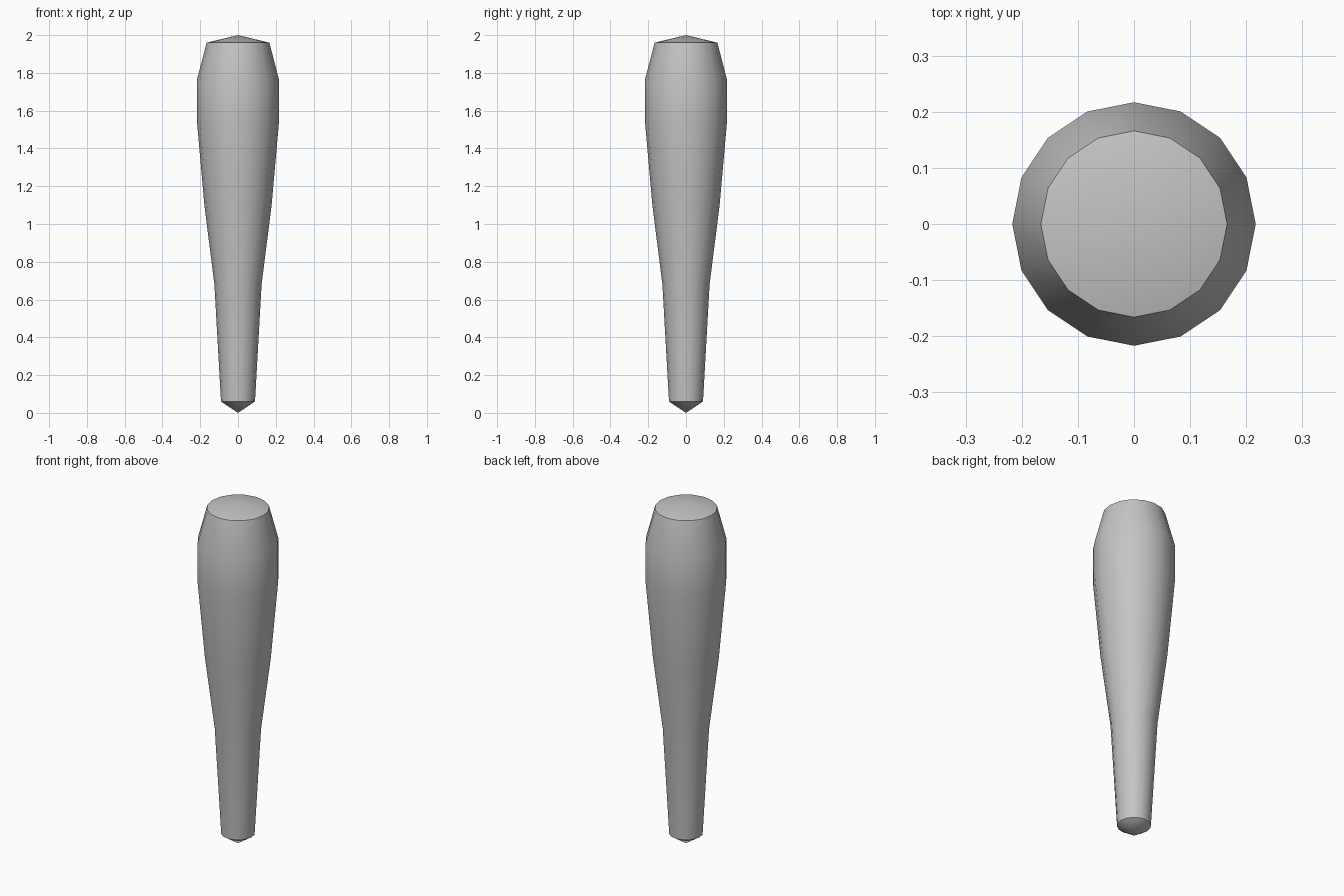
import bpy
import bmesh
from math import radians, tau
from mathutils import Matrix, Vector

cube = bpy.data.objects.get("Cube")
if cube:
    bpy.data.objects.remove(cube, do_unlink=True)

SIDES = 16

# Plain grey finish
grey = bpy.data.materials.new("plain_grey")
grey.use_nodes = True
colour = (0.55, 0.55, 0.55, 1)
grey.diffuse_color = colour
grey.node_tree.nodes["Principled BSDF"].inputs["Base Color"].default_value = colour

# Tapered shaft profile as (radius, height), from bottom ring to top ring
profile = [(0.09, 0.06), (0.125, 0.68), (0.178, 1.1),
           (0.217, 1.54), (0.217, 1.765), (0.166, 1.96)]

bm = bmesh.new()
rings = []
for radius, height in profile:
    rings.append([bm.verts.new(Matrix.Rotation(tau * i / SIDES, 3, "Z")
                               @ Vector((radius, 0, height)))
                  for i in range(SIDES)])

# Shaft walls
for low, high in zip(rings, rings[1:]):
    for i in range(SIDES):
        j = (i + 1) % SIDES
        bm.faces.new((low[i], low[j], high[j], high[i]))

# Shallow pointed caps
for ring, height in ((rings[0], 0), (rings[-1], 2)):
    tip = bm.verts.new((0, 0, height))
    for i in range(SIDES):
        bm.faces.new((ring[i], ring[(i + 1) % SIDES], tip))

bmesh.ops.recalc_face_normals(bm, faces=bm.faces)
mesh = bpy.data.meshes.new("tapered_leg")
bm.to_mesh(mesh)
bm.free()
mesh.materials.append(grey)

leg = bpy.data.objects.new("tapered_leg", mesh)
bpy.context.collection.objects.link(leg)

# Smooth walls with crisp cap rims
bpy.ops.object.select_all(action="DESELECT")
leg.select_set(True)
bpy.context.view_layer.objects.active = leg
bpy.ops.object.shade_smooth_by_angle(angle=radians(30))
